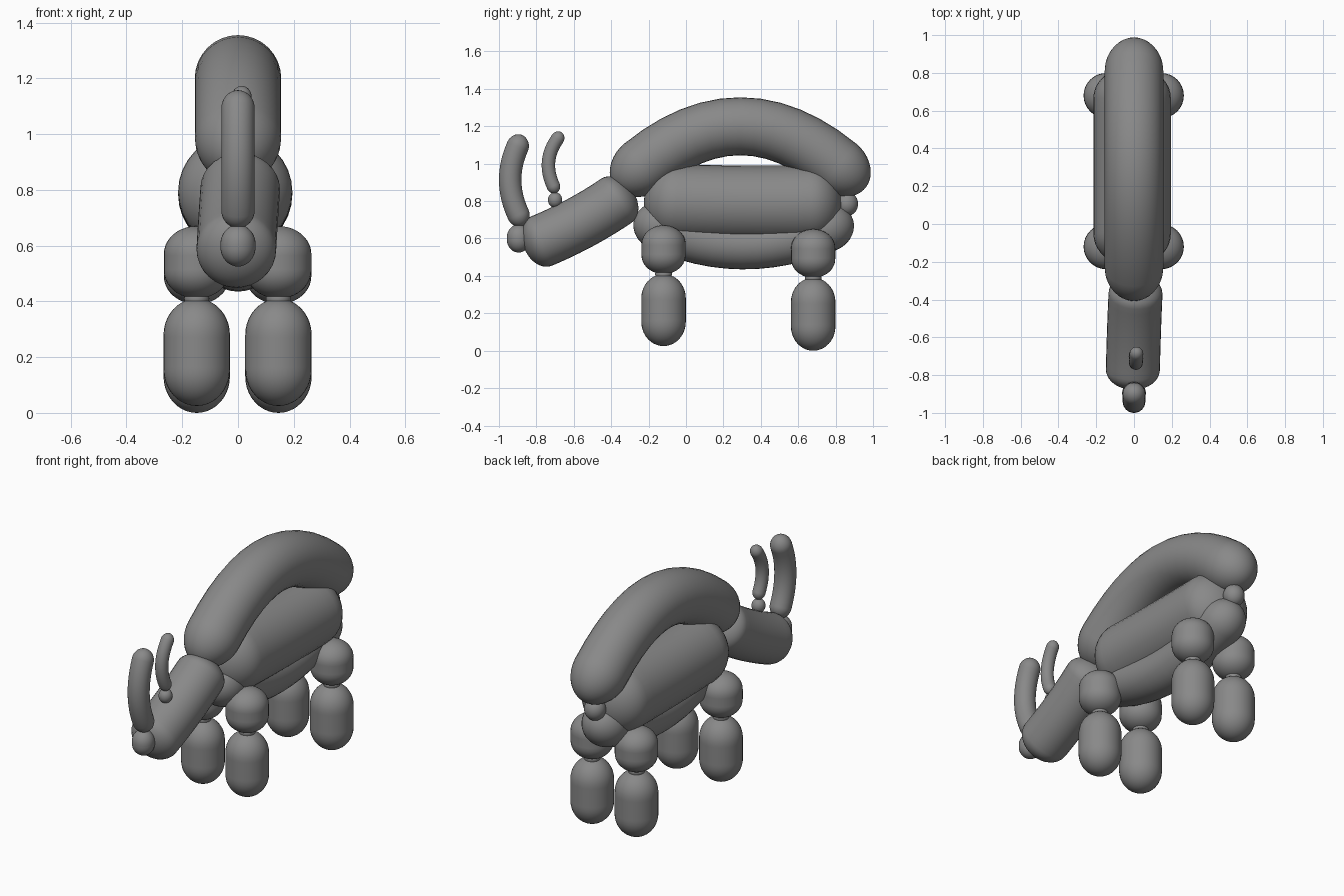
import bpy, bmesh, math
from mathutils import Vector

if "Cube" in bpy.data.objects:
    bpy.data.objects.remove(bpy.data.objects["Cube"])

grey = bpy.data.materials.new("balloon grey")
grey.use_nodes = True
colour = (0.25, 0.25, 0.25, 1)
grey.diffuse_color = colour
grey.node_tree.nodes["Principled BSDF"].inputs["Base Color"].default_value = colour

SIDES = 32
CAP_STEPS = 10


def balloon(name, start, middle, end, radius, cap):
    """Rounded tube swept along a curve that runs tip to tip through the middle point."""
    a, m, b = Vector(start), Vector(middle), Vector(end)
    ctrl = m * 2 - (a + b) / 2
    length = (m - a).length + (b - m).length
    cap = min(cap, length / 2)

    # Stations along the curve: elliptical cap, straight run, elliptical cap
    angles = [math.pi / 2 * i / CAP_STEPS for i in range(1, CAP_STEPS + 1)]
    front = [(cap * (1 - math.cos(g)), radius * math.sin(g)) for g in angles]
    run = length - 2 * cap
    body = [(cap + run * i / 12, radius) for i in range(1, 12)] if run > 0.001 else []
    back = [(length - s, r) for s, r in reversed(front)]
    stations = front + body + (back if body else back[1:])

    bm = bmesh.new()
    rings = []
    for s, r in stations:
        t = s / length
        p = a * (1 - t) ** 2 + ctrl * 2 * t * (1 - t) + b * t * t
        along = ((ctrl - a) * (1 - t) + (b - ctrl) * t).normalized()
        side = (Vector((1, 0, 0)) - along * along.x).normalized()
        up = side.cross(along)
        rings.append([bm.verts.new(p + side * r * math.cos(u) + up * r * math.sin(u))
                      for u in (math.tau * k / SIDES for k in range(SIDES))])
    for r0, r1 in zip(rings, rings[1:]):
        for k in range(SIDES):
            n = (k + 1) % SIDES
            bm.faces.new((r0[k], r0[n], r1[n], r1[k]))
    for ring, tip in ((rings[0], a), (rings[-1], b)):
        v = bm.verts.new(tip)
        for k in range(SIDES):
            bm.faces.new((ring[k], ring[(k + 1) % SIDES], v))
    bmesh.ops.recalc_face_normals(bm, faces=bm.faces)
    for f in bm.faces:
        f.smooth = True
    mesh = bpy.data.meshes.new(name)
    bm.to_mesh(mesh)
    bm.free()
    mesh.materials.append(grey)
    obj = bpy.data.objects.new(name, mesh)
    bpy.context.collection.objects.link(obj)
    return obj


def upright(name, x, y, low, high, radius, cap):
    return balloon(name, (x, y, low), (x, y, (low + high) / 2), (x, y, high), radius, cap)


# Torso: arched back, thick middle and hanging belly
balloon("back_arch", (0, -0.37, 0.86), (0, 0.29, 1.2), (0, 0.95, 0.86), 0.155, 0.155)
balloon("torso", (-0.01, -0.225, 0.8), (-0.01, 0.31, 0.785), (-0.01, 0.835, 0.79), 0.205, 0.17)
balloon("belly", (0, -0.265, 0.73), (0, 0.3, 0.565), (0, 0.885, 0.72), 0.13, 0.13)
upright("tail_knot", 0, 0.86, 0.72, 0.85, 0.06, 0.065)

# Head, nose and horns
balloon("head", (0.012, -0.29, 0.86), (0, -0.565, 0.685), (-0.008, -0.865, 0.55), 0.143, 0.1)
upright("nose", 0, -0.895, 0.525, 0.675, 0.063, 0.07)
balloon("large_horn", (0, -0.865, 0.67), (0, -0.94, 0.91), (0, -0.87, 1.15), 0.06, 0.06)
upright("small_horn_knot", 0.01, -0.7, 0.765, 0.847, 0.038, 0.04)
balloon("small_horn", (0.015, -0.69, 0.845), (0.01, -0.735, 1.01), (0.015, -0.662, 1.165), 0.036, 0.036)

# Legs: upper balloon, knee knot and lower balloon on each corner
for end, y, drop in (("front", -0.12, 0), ("rear", 0.68, -0.02)):
    for side, x in (("left", 0.145), ("right", -0.148)):
        leg = f"{end}_{side}"
        upright(f"{leg}_upper_leg", x, y, 0.41 + drop, 0.67 + drop, 0.118, 0.1)
        upright(f"{leg}_knee", x, y, 0.37 + drop, 0.45 + drop, 0.045, 0.04)
        upright(f"{leg}_lower_leg", x, y, 0.025 + drop * 1.25, 0.41 + drop, 0.119, 0.13)
